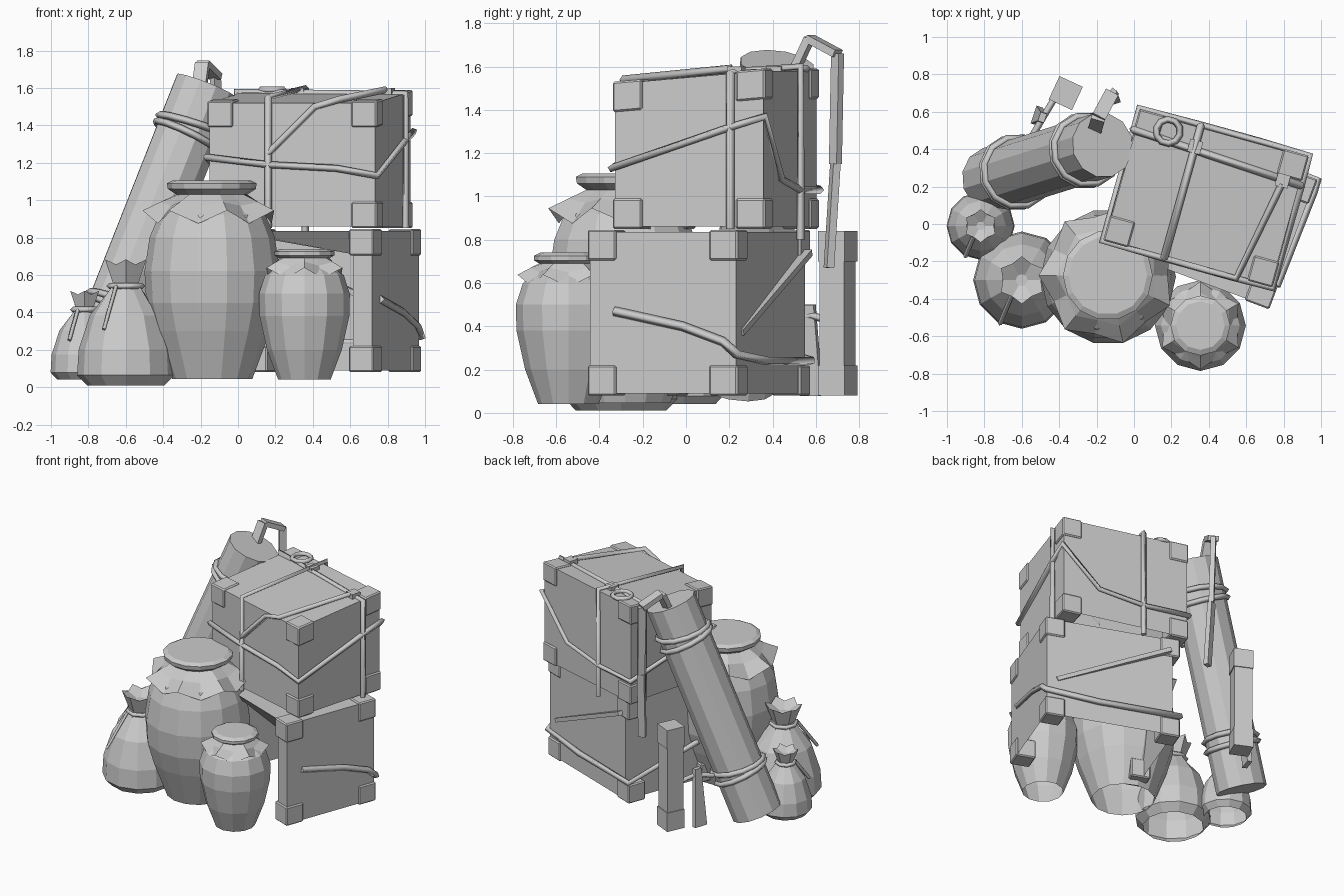
import bpy, bmesh, math
from mathutils import Vector, Matrix

cube = bpy.data.objects.get("Cube")
if cube:
    bpy.data.objects.remove(cube, do_unlink=True)

GREY = (0.6, 0.6, 0.6, 1)
mat = bpy.data.materials.new("plain grey")
mat.use_nodes = True
mat.diffuse_color = GREY
mat.node_tree.nodes["Principled BSDF"].inputs["Base Color"].default_value = GREY

DOWN, FRONT = Vector((0, 0, -1)), Vector((0, -1, 0))


def finish(name, bm, matrix=None, open_sides=()):
    """Turn a bmesh into an object, leaving out faces that point to open_sides."""
    bmesh.ops.recalc_face_normals(bm, faces=bm.faces)
    gone = [f for f in bm.faces if any(f.normal.dot(s) > 0.95 for s in open_sides)]
    bmesh.ops.delete(bm, geom=gone, context="FACES")
    mesh = bpy.data.meshes.new(name)
    bm.to_mesh(mesh)
    bm.free()
    mesh.materials.append(mat)
    obj = bpy.data.objects.new(name, mesh)
    bpy.context.collection.objects.link(obj)
    if matrix:
        obj.matrix_world = matrix
    return obj


def add_box(bm, center, size):
    m = Matrix.Translation(center) @ Matrix.Diagonal((*size, 1))
    return bmesh.ops.create_cube(bm, size=1, matrix=m)["verts"]


def lathe(name, center, rings, sides=12):
    """Rings are (radius, z, radius zigzag, z zigzag); the underside stays open."""
    bm = bmesh.new()
    loops = []
    for r, z, zr, zz in rings:
        loop = []
        for i in range(sides):
            a = math.tau * i / sides
            s = 1 if i % 2 else -1
            rad = r + s * zr
            loop.append(bm.verts.new((rad * math.cos(a), rad * math.sin(a), z + s * zz)))
        loops.append(loop)
    for a, b in zip(loops, loops[1:]):
        for i in range(sides):
            j = (i + 1) % sides
            bm.faces.new((a[i], a[j], b[j], b[i]))
    bm.faces.new(loops[-1])
    return finish(name, bm, Matrix.Translation((*center, 0)))


def rope(name, points, radius=0.016, matrix=None, closed=False):
    curve = bpy.data.curves.new(name, "CURVE")
    curve.dimensions = "3D"
    curve.bevel_depth = radius
    curve.bevel_resolution = 0
    curve.use_fill_caps = True
    spline = curve.splines.new("POLY")
    spline.points.add(len(points) - 1)
    for p, co in zip(spline.points, points):
        p.co = (*co, 1)
    spline.use_cyclic_u = closed
    curve.materials.append(mat)
    obj = bpy.data.objects.new(name, curve)
    bpy.context.collection.objects.link(obj)
    if matrix:
        obj.matrix_world = matrix
    return obj


def beam(name, a, b, width, thick, taper=1.0, matrix=Matrix()):
    """Flat strap from a to b, narrowing towards b."""
    a, b = Vector(a), Vector(b)
    bm = bmesh.new()
    for v in add_box(bm, (0, 0, 0), (width, thick, (b - a).length)):
        if v.co.z > 0:
            v.co.x *= taper
    rot = (b - a).to_track_quat("Z", "Y").to_matrix().to_4x4()
    return finish(name, bm, matrix @ Matrix.Translation((a + b) / 2) @ rot)


def crate(name, w, d, z0, z1, matrix, rise=0.0, short=0.0, open_sides=(), corner=0.14):
    """Box with a bracket on each corner; the left of the body may stop short."""
    def lift(verts):
        for v in verts:
            v.co.z += rise * (v.co.y / d + 0.5) * (v.co.z > (z0 + z1) / 2)
    bm = bmesh.new()
    lift(add_box(bm, (short / 2, 0, (z0 + z1) / 2), (w - short, d, z1 - z0)))
    finish(name + "_body", bm, matrix, open_sides)
    bm = bmesh.new()
    lip = 0.01
    off = corner / 2 - lip
    for sx in (-1, 1):
        for sy in (-1, 1):
            for z, s in ((z0, 1), (z1, -1)):
                lift(add_box(bm, (sx * (w / 2 - off), sy * (d / 2 - off), z + s * off),
                             (corner,) * 3))
    bmesh.ops.bevel(bm, geom=bm.edges[:], offset=0.008, segments=1, affect="EDGES")
    finish(name + "_brackets", bm, matrix)


def place(x, y, deg):
    return Matrix.Translation((x, y, 0)) @ Matrix.Rotation(math.radians(deg), 4, "Z")


# Stacked crates
lower = place(0.398, 0.06, -20.5)
upper = place(0.385, 0.138, -15.5)
crate("lower_crate", 0.95, 0.72, 0.09, 0.835, lower, short=0.04, open_sides=(DOWN, FRONT))
crate("upper_crate", 0.92, 0.71, 0.86, 1.52, upper, rise=0.06, open_sides=(DOWN,))

# Front board and torn panel of the open lower crate
bm = bmesh.new()
add_box(bm, (0.42, -0.345, 0.46), (0.11, 0.03, 0.74))
for v in add_box(bm, (0.03, -0.345, 0.77), (0.7, 0.02, 0.13)):
    if v.co.z < 0.77:
        v.co.y += 0.06
        if v.co.x < 0:
            v.co.z = 0.82
finish("lower_crate_front_boards", bm, lower)

# Loose corner post with capped ends
post = place(-0.365, 0.70, -25)
bm = bmesh.new()
add_box(bm, (0, 0, 0.46), (0.125, 0.125, 0.7))
for z in (0.15, 0.77):
    add_box(bm, (0, 0, z), (0.137, 0.137, 0.14))
finish("loose_post", bm, post)

# Ropes on the upper crate, in crate coordinates
X, Y = 0.475, 0.37
rope("upright_rope_a", [(-0.13, -Y, 0.85), (-0.13, -Y, 1.55), (-0.13, Y, 1.6), (-0.13, Y, 0.8)],
     0.021, upper)
rope("upright_rope_b", [(-X, 0.25, 0.85), (-X, 0.25, 1.58), (X, 0.2, 1.57), (X, 0.2, 0.85)],
     0.021, upper)
rope("waist_rope", [(-X, -Y, 1.23), (-0.13, -Y, 1.19), (0.25, -Y, 1.17), (X, -Y, 1.13),
                    (X, 0.2, 1.32), (X, Y, 1.37), (0.2, Y, 1.08), (-0.13, Y, 1.03), (-X, Y, 1.03)],
     0.019, upper, True)
rope("diagonal_rope", [(0.37, 0.18, 1.59), (0.27, -Y, 1.54), (0.13, -Y, 1.5), (-0.13, -Y, 1.25)],
     0.019, upper)
rope("lid_ring", [(-0.29 + 0.065 * math.cos(i * math.tau / 10),
                   0.29 + 0.065 * math.sin(i * math.tau / 10), 1.59) for i in range(10)],
     0.018, upper, True)
bm = bmesh.new()
for x, y in ((0.37, 0.2), (-0.13, 0.25)):
    add_box(bm, (x, y, 1.575), (0.07, 0.07, 0.05))
finish("rope_knots", bm, upper)

# Rope and fold on the lower crate
rope("lower_rope", [(0.478, -0.24, 0.47), (0.484, 0.1, 0.4), (0.488, 0.3, 0.33), (0.488, 0.37, 0.27),
                    (0.1, 0.375, 0.24), (-0.487, 0.372, 0.24), (-0.485, -0.2, 0.4)], 0.022, lower)
beam("lower_crate_fold", (-0.41, 0.355, 0.74), (0.4, 0.36, 0.37), 0.1, 0.03, 0.2, lower)

# Leaning tube with rope ties
base, top = Vector((-0.757, 0.238, 0.12)), Vector((-0.168, 0.422, 1.61))
axis = top - base
lean = axis.to_track_quat("Z", "Y").to_matrix().to_4x4()
bm = bmesh.new()
bmesh.ops.create_cone(bm, cap_ends=True, segments=12, radius1=0.175, radius2=0.175,
                      depth=axis.length)
finish("leaning_tube", bm, Matrix.Translation((base + top) / 2) @ lean)
for i, t in enumerate((0.19, 0.225, 0.82, 0.86)):
    tilt = Matrix.Rotation(0.08 * (-1) ** i, 4, "X")
    rope(f"tube_tie_{i + 1}", [(0.185 * math.cos(k * math.tau / 12),
                                0.185 * math.sin(k * math.tau / 12), 0) for k in range(12)],
         0.02, Matrix.Translation(base + axis * t) @ lean @ tilt, True)

# Carry strap hanging behind the tube
path = [(-0.21, 0.5, 1.58), (-0.19, 0.57, 1.73), (-0.12, 0.7, 1.66), (-0.11, 0.69, 1.15),
        (-0.10, 0.66, 0.67)]
for i, (a, b) in enumerate(zip(path, path[1:])):
    beam(f"carry_strap_{i + 1}", a, b, 0.075 if i < 2 else 0.05, 0.035)
beam("dangling_strip", (-0.52, 0.58, 0.08), (-0.49, 0.57, 0.5), 0.1, 0.035, 0.5)
rope("post_rope", [(-0.55, 0.46, 0.42), (-0.48, 0.58, 0.45), (-0.42, 0.68, 0.42)], 0.018)

# Cloth-covered jars
lathe("large_jar", (-0.138, -0.282),
      [(0.215, 0.045, 0, 0), (0.31, 0.3, 0, 0), (0.352, 0.45, 0, 0), (0.362, 0.62, 0, 0),
       (0.335, 0.8, 0, 0), (0.285, 0.92, 0, 0), (0.18, 1.0, 0, 0), (0.18, 1.03, 0, 0)], 14)
lathe("large_jar_cloth", (-0.14, -0.275),
      [(0.345, 0.91, 0.025, 0.035), (0.26, 0.98, 0.015, 0.01), (0.19, 1.03, 0, 0),
       (0.235, 1.06, 0, 0), (0.24, 1.09, 0, 0), (0.21, 1.105, 0, 0)], 14)
lathe("small_jar", (0.355, -0.543),
      [(0.14, 0.04, 0, 0), (0.2, 0.2, 0, 0), (0.24, 0.38, 0, 0), (0.243, 0.5, 0, 0),
       (0.21, 0.6, 0, 0), (0.13, 0.66, 0, 0)], 12)
lathe("small_jar_cloth", (0.355, -0.543),
      [(0.215, 0.61, 0.02, 0.028), (0.165, 0.66, 0.01, 0.01), (0.135, 0.69, 0, 0),
       (0.16, 0.705, 0, 0), (0.16, 0.725, 0, 0), (0.13, 0.74, 0, 0)], 12)

# Tied sacks with flared mouths
SACK = [(0.8, 0.0, 0, 0), (1.0, 0.08, 0, 0), (0.97, 0.28, 0, 0), (0.74, 0.55, 0, 0),
        (0.35, 0.75, 0.03, 0), (0.28, 0.8, 0.02, 0), (0.44, 0.97, 0.05, 0.02), (0.12, 0.9, 0, 0)]
for name, (x, y), r, z0, h in (("large_sack", (-0.6, -0.3), 0.26, 0.01, 0.68),
                               ("small_sack", (-0.82, -0.01), 0.182, 0.04, 0.48)):
    lathe(name, (x, y), [(a * r, z0 + b * h, c * r, d * h) for a, b, c, d in SACK], 12)
    zt = z0 + 0.78 * h
    rope(name + "_tie", [(x + 0.34 * r * math.cos(k * math.tau / 8),
                          y + 0.34 * r * math.sin(k * math.tau / 8), zt) for k in range(8)],
         0.016, None, True)
    rope(name + "_tie_end", [(x - 0.2 * r, y - 0.3 * r, zt), (x - 0.35 * r, y - 0.65 * r, zt - 0.2 * h),
                             (x - 0.45 * r, y - 0.9 * r, zt - 0.34 * h)], 0.012)
